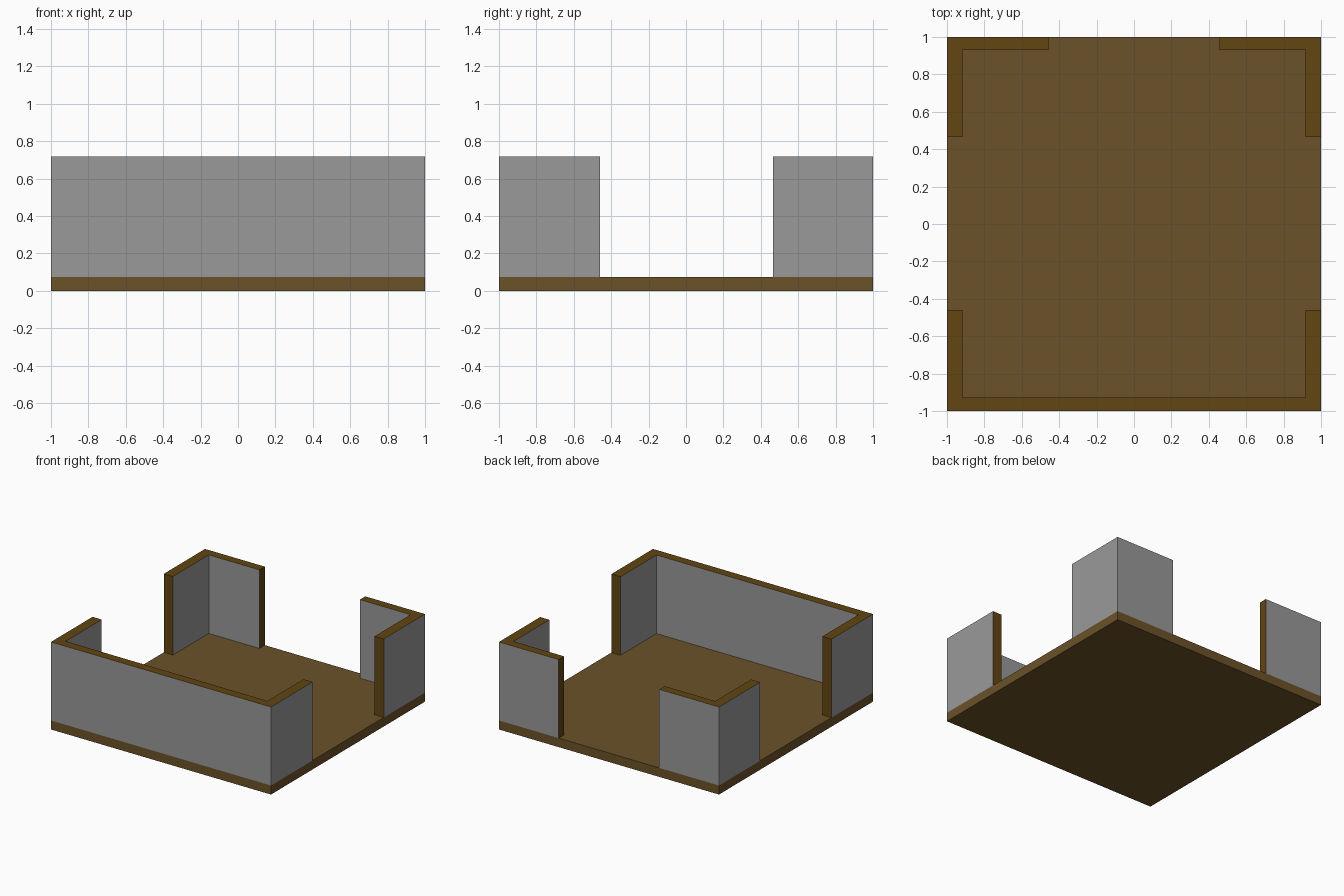
import bpy, bmesh

if "Cube" in bpy.data.objects:
    bpy.data.objects.remove(bpy.data.objects["Cube"])

FLOOR_Z, TOP_Z = 0.074, 0.719


def material(name, rgb):
    m = bpy.data.materials.new(name)
    m.diffuse_color = (*rgb, 1)
    m.use_nodes = True
    m.node_tree.nodes["Principled BSDF"].inputs["Base Color"].default_value = m.diffuse_color
    return m


grey = material("grey_wall", (0.32, 0.32, 0.32))
trim = material("brown_trim", (0.122, 0.06, 0.006))
wood = material("brown_floor", (0.147, 0.084, 0.022))


def prism(name, outline, z0, z1, mats, ends=()):
    """Extrude a plan outline; caps and the listed end edges use the last material."""
    bm = bmesh.new()
    low = [bm.verts.new((x, y, z0)) for x, y in outline]
    high = [bm.verts.new((x, y, z1)) for x, y in outline]
    n, cap = len(outline), len(mats) - 1
    bm.faces.new(low[::-1]).material_index = cap
    bm.faces.new(high).material_index = cap
    for i in range(n):
        j = (i + 1) % n
        f = bm.faces.new((low[i], low[j], high[j], high[i]))
        f.material_index = cap if i in ends else 0
    bmesh.ops.recalc_face_normals(bm, faces=bm.faces[:])
    me = bpy.data.meshes.new(name)
    bm.to_mesh(me)
    bm.free()
    for m in mats:
        me.materials.append(m)
    ob = bpy.data.objects.new(name, me)
    bpy.context.collection.objects.link(ob)
    return ob


# Floor slab
prism("floor", [(-1, -1), (1, -1), (1, 1), (-1, 1)], 0, FLOOR_Z, [wood])

# Front wall with short side returns
prism("front_wall",
      [(-1, -1), (1, -1), (1, -0.46), (0.917, -0.46), (0.917, -0.927),
       (-0.917, -0.927), (-0.917, -0.46), (-1, -0.46)],
      FLOOR_Z, TOP_Z, [grey, trim], ends=(2, 6))

# Two L-shaped back corners, leaving door gaps at the sides and back
for side, s in (("right", 1), ("left", -1)):
    corner = [(1, 0.465), (1, 1), (0.457, 1), (0.457, 0.93),
              (0.917, 0.93), (0.917, 0.465)]
    prism(f"back_{side}_corner_wall", [(s * x, y) for x, y in corner],
          FLOOR_Z, TOP_Z, [grey, trim], ends=(2, 5))
